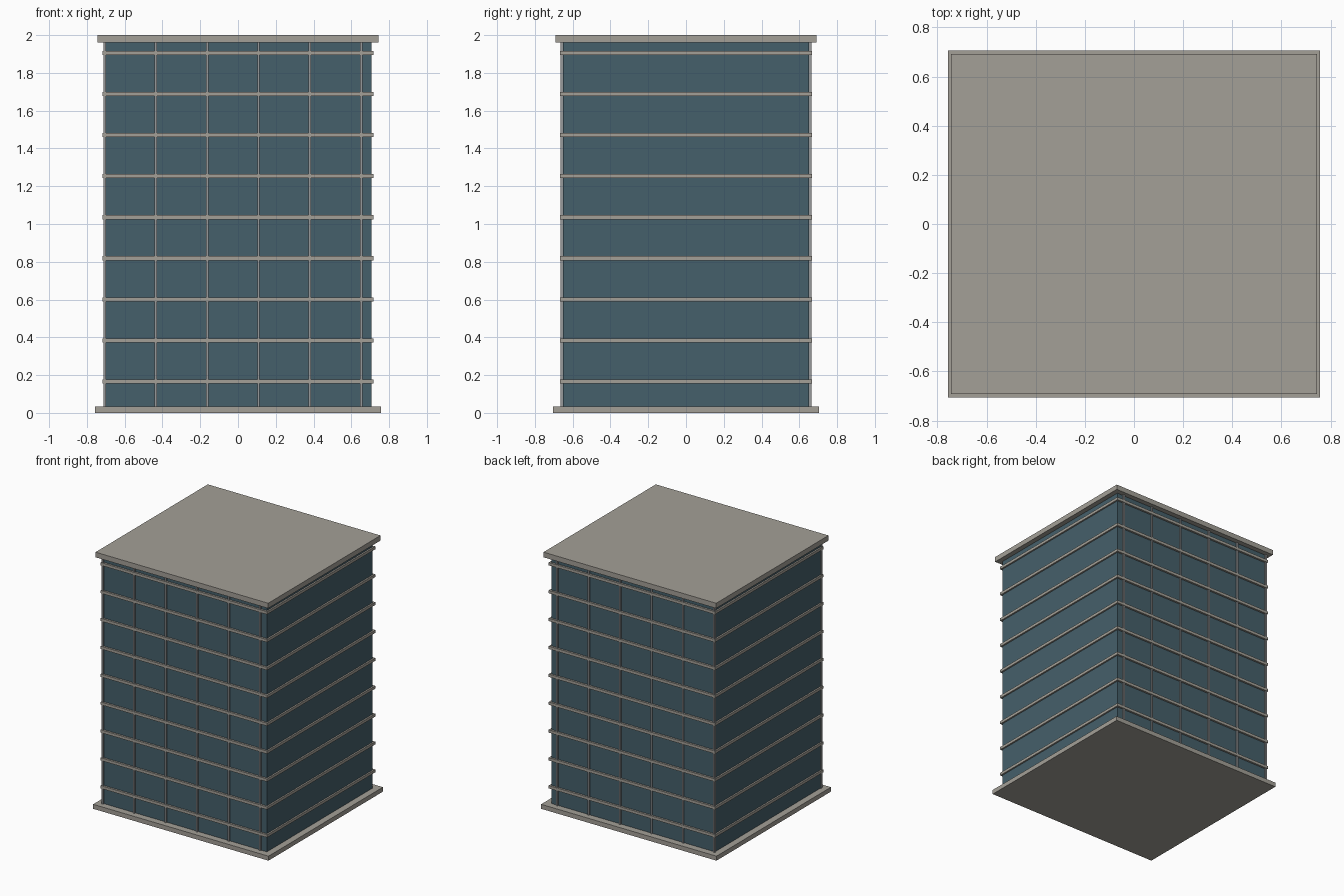
import bpy

if "Cube" in bpy.data.objects:
    bpy.data.objects.remove(bpy.data.objects["Cube"])


def material(name, rgb):
    m = bpy.data.materials.new(name)
    m.diffuse_color = (*rgb, 1)
    m.use_nodes = True
    m.node_tree.nodes["Principled BSDF"].inputs["Base Color"].default_value = m.diffuse_color
    return m


glass = material("glass", (0.06, 0.115, 0.145))
stone = material("stone", (0.37, 0.35, 0.31))
metal = material("metal", (0.31, 0.32, 0.33))


def box(name, half_x, half_y, z0, z1, mat, x=0, y=0):
    """Box given by half widths and its bottom and top heights."""
    bpy.ops.mesh.primitive_cube_add(size=1, location=(x, y, (z0 + z1) / 2))
    ob = bpy.context.object
    ob.name = name
    ob.scale = (2 * half_x, 2 * half_y, z1 - z0)
    bpy.ops.object.transform_apply(location=False, rotation=False, scale=True)
    ob.data.materials.append(mat)
    return ob


# Plinth, glazed tower body and overhanging roof slab
box("base_slab", 0.757, 0.705, 0, 0.035, stone)
box("glass_body", 0.706, 0.652, 0.01, 1.97, glass)
box("roof_slab", 0.745, 0.692, 1.96, 2.0, stone)

# Floor bands wrapping all four sides
for i in range(9):
    z = 0.166 + i * 0.2175
    box(f"floor_band_{i + 1}", 0.718, 0.667, z - 0.011, z + 0.011, stone)

# Vertical mullions on the front and back faces
for side, y in (("front", -0.655), ("back", 0.655)):
    for i in range(6):
        box(f"{side}_mullion_{i + 1}", 0.0065, 0.0085, 0.02, 1.97, metal,
            x=-0.706 + i * 0.2715, y=y)
